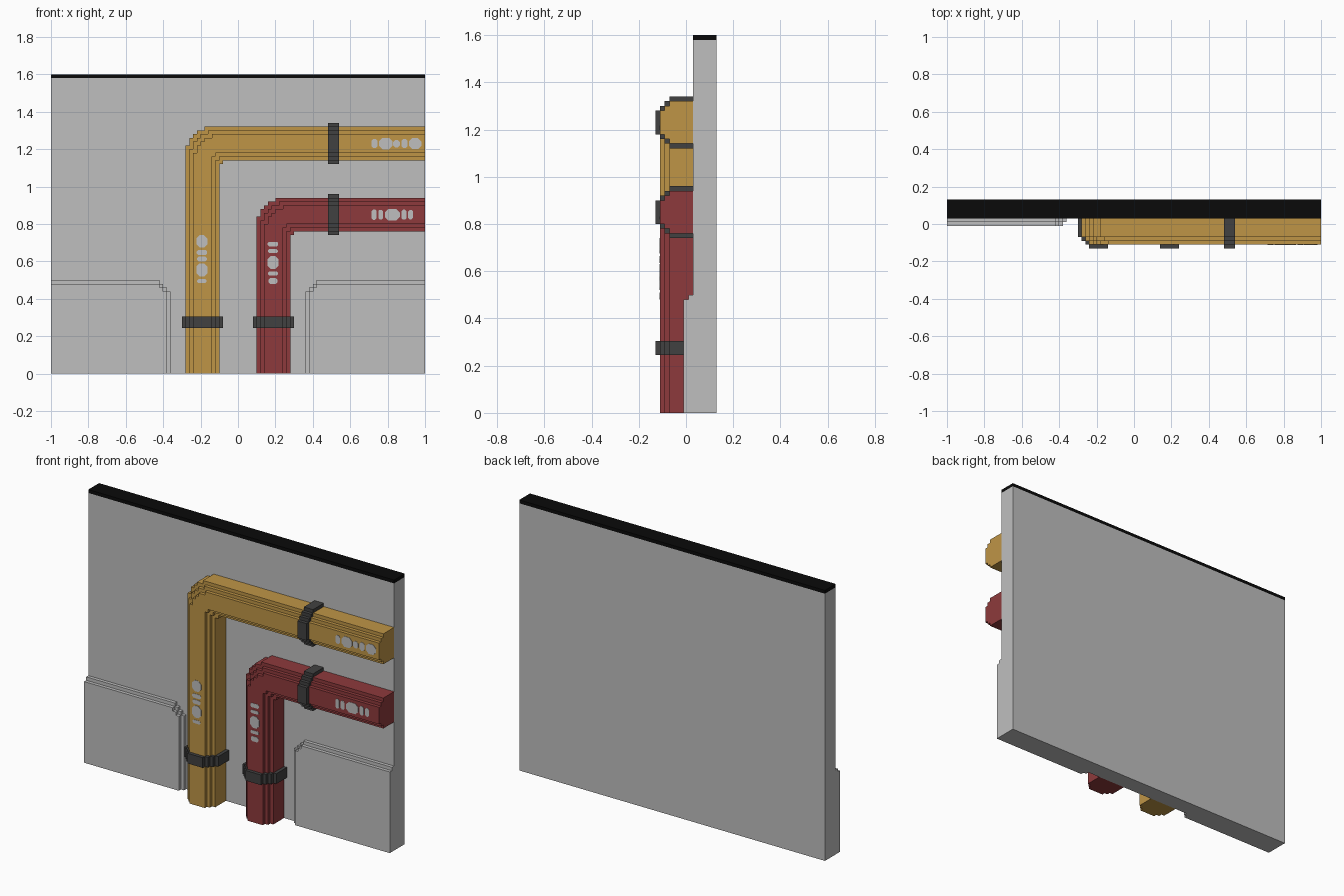
import bpy, bmesh
from mathutils import Vector

cube = bpy.data.objects.get("Cube")
if cube:
    bpy.data.objects.remove(cube, do_unlink=True)


def material(name, rgb):
    m = bpy.data.materials.new(name)
    m.use_nodes = True
    m.diffuse_color = (*rgb, 1)
    bsdf = next(n for n in m.node_tree.nodes if n.type == 'BSDF_PRINCIPLED')
    bsdf.inputs["Base Color"].default_value = (*rgb, 1)
    bsdf.inputs["Roughness"].default_value = 0.8
    return m


GREY = material("light grey", (0.52, 0.52, 0.52))
BLACK = material("black", (0.003, 0.003, 0.003))
YELLOW = material("ochre yellow", (0.52, 0.30, 0.062))
RED = material("dark red", (0.27, 0.042, 0.045))
CLAMP = material("charcoal", (0.053, 0.053, 0.053))


def build(name, mat, prisms):
    """Make one object from (outline, extrusion vector) pairs."""
    bm = bmesh.new()
    for points, vec in prisms:
        face = bm.faces.new([bm.verts.new(p) for p in points])
        out = bmesh.ops.extrude_face_region(bm, geom=[face], use_keep_orig=True)
        moved = [g for g in out["geom"] if isinstance(g, bmesh.types.BMVert)]
        bmesh.ops.translate(bm, verts=moved, vec=Vector(vec))
    bmesh.ops.recalc_face_normals(bm, faces=bm.faces[:])
    mesh = bpy.data.meshes.new(name)
    bm.to_mesh(mesh)
    bm.free()
    mesh.materials.append(mat)
    obj = bpy.data.objects.new(name, mesh)
    bpy.context.scene.collection.objects.link(obj)
    return obj


def slab(outline, y0, y1):
    """Outline in x, z extruded from depth y0 to y1."""
    return [(x, y0, z) for x, z in outline], (0, y1 - y0, 0)


def rect(x0, x1, z0, z1):
    return [(x0, z0), (x1, z0), (x1, z1), (x0, z1)]


# Wall and its dark top edge
build("wall", GREY, [slab(rect(-1, 1, 0, 1.58), 0.03, 0.13)])
build("wall_top", BLACK, [slab(rect(-1, 1, 1.58, 1.6), 0.03, 0.13)])


# Low raised panels with stepped corners
def panel_outline(side, i):
    steps = [(1, 0), (1, 0.5 - i), (0.42, 0.5 - i), (0.42, 0.48 - i),
             (0.40 + i / 2, 0.48 - i), (0.40 + i / 2, 0.44 + 0.02 - i / 2),
             (0.38 + i / 2, 0.46 - i / 2), (0.38 + i / 2, 0.44),
             (0.36 + i, 0.44), (0.36 + i, 0)]
    if i:
        steps = [(1, 0), (1, 0.48), (0.42, 0.48), (0.42, 0.46),
                 (0.40, 0.46), (0.40, 0.44), (0.38, 0.44), (0.38, 0)]
    return [(side * x, z) for x, z in steps]


for side, label in ((1, "left"), (-1, "right")):
    build(label + "_panel", GREY, [slab(panel_outline(side, 0), 0.03, 0.01),
                                   slab(panel_outline(side, 0.02), 0.01, -0.01)])


# Bent pipes: three stacked layers, each narrower than the one behind
LAYERS = [(0.0, 0.03, -0.07), (0.02, -0.07, -0.09), (0.04, -0.09, -0.11)]


def pipe_outline(x, top, i):
    """x is the left edge of the upright run, top the top of the level run."""
    a, t = x + i, top - i
    b, u = x + 0.18 - i, top - 0.18 + i
    return [(a, 0), (a, t - 0.10), (a + 0.02, t - 0.10), (a + 0.02, t - 0.06),
            (a + 0.04, t - 0.06), (a + 0.04, t - 0.04), (a + 0.06, t - 0.04),
            (a + 0.06, t - 0.02), (a + 0.10, t - 0.02), (a + 0.10, t),
            (1, t), (1, u), (b + 0.02, u), (b + 0.02, u - 0.02),
            (b, u - 0.02), (b, 0)]


# Clamp cross-section: (sideways offset, depth), a stepped arch over a pipe
outer = [(0.11, 0.03), (0.11, -0.07), (0.09, -0.07), (0.09, -0.09),
         (0.07, -0.09), (0.07, -0.11), (0.05, -0.11), (0.05, -0.13)]
inner = [(0.09, 0.03), (0.09, -0.07), (0.07, -0.07), (0.07, -0.09),
         (0.05, -0.09), (0.05, -0.11)]


def mirrored(half):
    return half + [(-s, y) for s, y in reversed(half)]


ARCH = mirrored(outer) + mirrored(inner)[::-1]


# Painted marks: thin plates with clipped corners
def mark(x0, x1, z0, z1):
    c = 0.3 * min(x1 - x0, z1 - z0)
    return slab([(x0 + c, z0), (x1 - c, z0), (x1, z0 + c), (x1, z1 - c),
                 (x1 - c, z1), (x0 + c, z1), (x0, z1 - c), (x0, z0 + c)],
                -0.108, -0.112)


# Each mark: start, end along the pipe, half width across it
PIPES = [
    ("yellow", YELLOW, -0.28, 1.32,
     [(0.485, 0.505, 0.025), (0.52, 0.59, 0.03), (0.60, 0.625, 0.026),
      (0.635, 0.66, 0.028), (0.675, 0.74, 0.03)],
     [(0.715, 0.745, 0.025), (0.755, 0.825, 0.031), (0.83, 0.865, 0.02),
      (0.875, 0.905, 0.025), (0.915, 0.98, 0.03)]),
    ("red", RED, 0.10, 0.94,
     [(0.48, 0.51, 0.025), (0.525, 0.545, 0.027), (0.56, 0.63, 0.03),
      (0.645, 0.665, 0.026), (0.68, 0.705, 0.028)],
     [(0.715, 0.74, 0.028), (0.75, 0.775, 0.026), (0.785, 0.865, 0.031),
      (0.875, 0.90, 0.027), (0.91, 0.935, 0.025)]),
]

for label, mat, x, top, up_marks, level_marks in PIPES:
    build(label + "_pipe", mat,
          [slab(pipe_outline(x, top, i), y0, y1) for i, y0, y1 in LAYERS])
    cx, cz = x + 0.09, top - 0.09
    build(label + "_lower_clamp", CLAMP,
          [([(cx + s, y, 0.245) for s, y in ARCH], (0, 0, 0.06))])
    build(label + "_upper_clamp", CLAMP,
          [([(0.48, y, cz + s) for s, y in ARCH], (0.06, 0, 0))])
    mx = cx - 0.003
    build(label + "_marks", GREY,
          [mark(mx - w, mx + w, a, b) for a, b, w in up_marks] +
          [mark(a, b, cz - w, cz + w) for a, b, w in level_marks])
